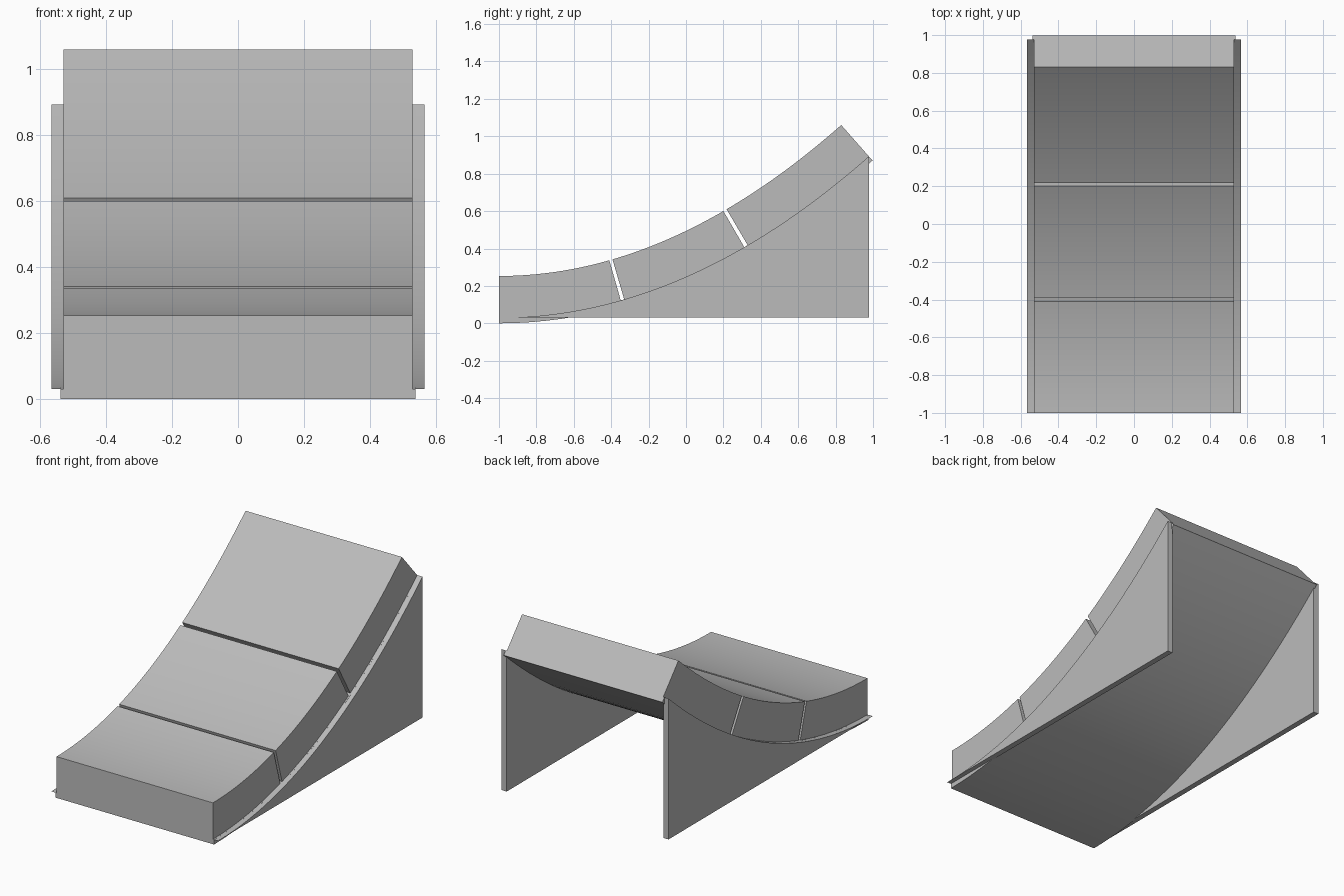
import bpy
import bmesh
import math

cube = bpy.data.objects.get("Cube")
if cube:
    bpy.data.objects.remove(cube, do_unlink=True)

GREY = (0.5, 0.5, 0.5, 1)
grey = bpy.data.materials.new("plain grey")
grey.use_nodes = True
grey.diffuse_color = GREY
grey.node_tree.nodes["Principled BSDF"].inputs["Base Color"].default_value = GREY

START, END = -1.0, 0.83      # y range of the riding surface
FRONT_H, CURVE = 0.253, 0.241  # front height and steepness of the parabola
BLOCK, TOTAL = 0.223, 0.253  # depth of the blocks, and of blocks plus skin


def ramp_point(t, depth):
    """Point (y, z) at a given depth square below the curved surface."""
    slope = 2 * CURVE * (t - START)
    length = math.hypot(1, slope)
    z = FRONT_H + CURVE * (t - START) ** 2
    return t + depth * slope / length, z - depth / length


def ramp_line(a, b, depth, steps=24):
    return [ramp_point(a + (b - a) * i / steps, depth) for i in range(steps + 1)]


def extrude_profile(name, profile, x0, x1):
    """Solid with a side profile in y and z, stretched from x0 to x1."""
    bm = bmesh.new()
    face = bm.faces.new([bm.verts.new((x0, y, z)) for y, z in profile])
    out = bmesh.ops.extrude_face_region(bm, geom=[face])
    moved = [v for v in out["geom"] if isinstance(v, bmesh.types.BMVert)]
    bmesh.ops.translate(bm, verts=moved, vec=(x1 - x0, 0, 0))
    bmesh.ops.recalc_face_normals(bm, faces=bm.faces)
    mesh = bpy.data.meshes.new(name)
    bm.to_mesh(mesh)
    bm.free()
    mesh.materials.append(grey)
    obj = bpy.data.objects.new(name, mesh)
    bpy.context.collection.objects.link(obj)
    bpy.ops.object.select_all(action="DESELECT")
    obj.select_set(True)
    bpy.context.view_layer.objects.active = obj
    bpy.ops.object.shade_smooth_by_angle(angle=math.radians(20))
    return obj


def curved_slab(name, a, b, top, bottom, half):
    profile = ramp_line(a, b, top) + ramp_line(a, b, bottom)[::-1]
    return extrude_profile(name, profile, -half, half)


# Three thick surface blocks with narrow gaps between them
for name, a, b in (("lower_block", START, -0.41),
                   ("middle_block", -0.393, 0.2),
                   ("upper_block", 0.217, END)):
    curved_slab(name, a, b, 0, BLOCK, 0.53)

# Thin curved skin under the blocks
curved_slab("under_skin", START, END, BLOCK, TOTAL, 0.538)

# Side panels filling the space below the curve
edge = ramp_line(START, END, BLOCK, 48)
panel = edge + [(edge[-1][0], edge[0][1])]
extrude_profile("left_side_panel", panel, 0.531, 0.566)
extrude_profile("right_side_panel", panel, -0.566, -0.531)
